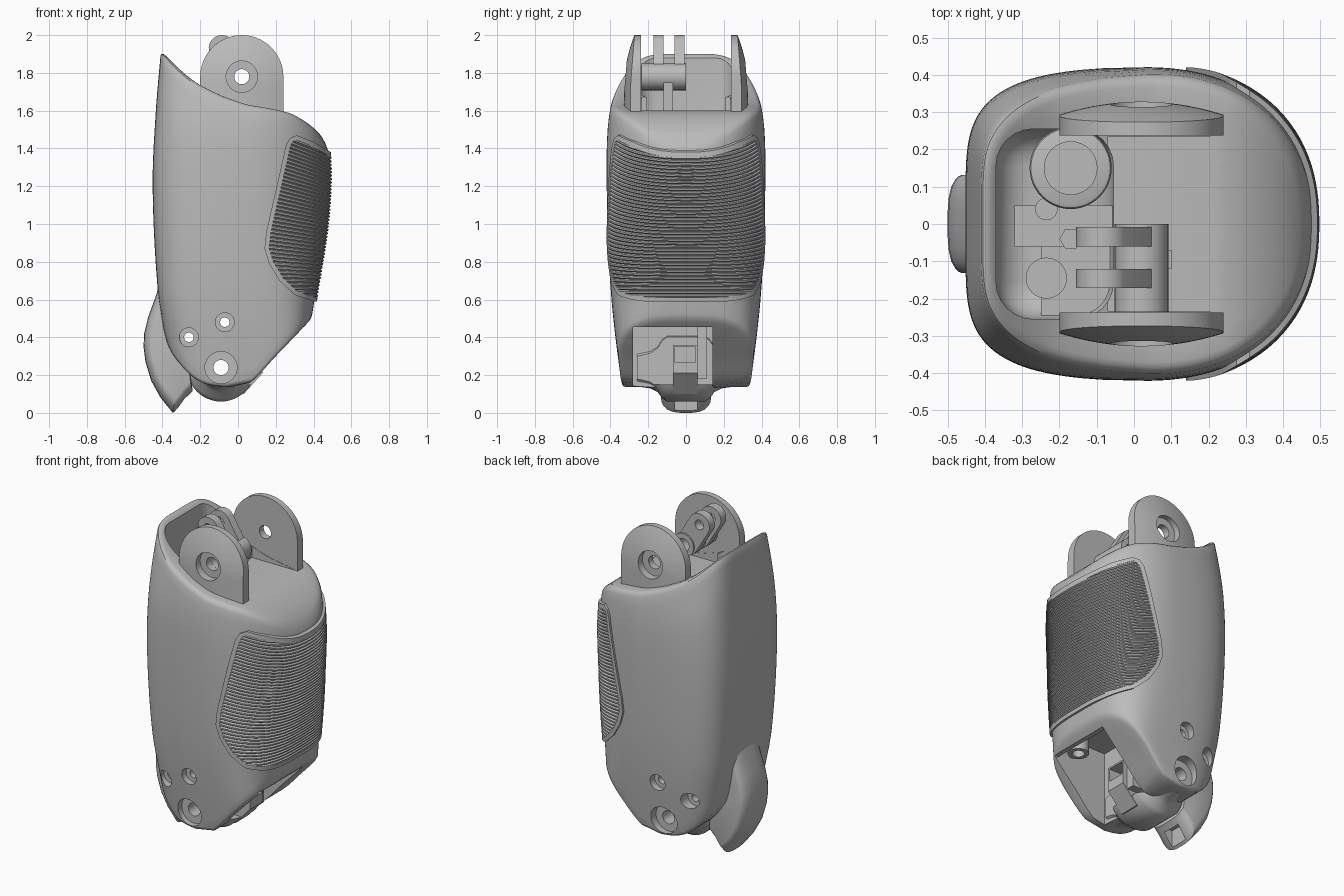
import bpy, bmesh
from math import sin, cos, pi, copysign, hypot, radians
from mathutils import Vector

if "Cube" in bpy.data.objects:
    bpy.data.objects.remove(bpy.data.objects["Cube"])

grey = bpy.data.materials.new("plain_grey")
grey.use_nodes = True
grey.diffuse_color = (0.5, 0.5, 0.5, 1)
grey.node_tree.nodes["Principled BSDF"].inputs["Base Color"].default_value = (0.5, 0.5, 0.5, 1)
parts = []


def make(name, bm):
    bmesh.ops.recalc_face_normals(bm, faces=bm.faces)
    mesh = bpy.data.meshes.new(name)
    bm.to_mesh(mesh)
    bm.free()
    ob = bpy.data.objects.new(name, mesh)
    bpy.context.collection.objects.link(ob)
    mesh.materials.append(grey)
    parts.append(ob)
    return ob


def apply(ob, mod):
    with bpy.context.temp_override(object=ob, active_object=ob):
        bpy.ops.object.modifier_apply(modifier=mod.name)


def boolean(ob, cutter, op="DIFFERENCE"):
    mod = ob.modifiers.new("cut", "BOOLEAN")
    mod.operation, mod.object, mod.solver = op, cutter, "EXACT"
    apply(ob, mod)
    parts.remove(cutter)
    bpy.data.objects.remove(cutter)


def bevel(ob, width, segments=4):
    mod = ob.modifiers.new("round", "BEVEL")
    mod.width, mod.segments = width, segments
    mod.limit_method, mod.angle_limit = "ANGLE", radians(50)
    apply(ob, mod)
    return ob


def loft(name, rings, loop=False):
    bm = bmesh.new()
    vs = [[bm.verts.new(p) for p in r] for r in rings]
    for a, b in zip(vs, vs[1:] + (vs[:1] if loop else [])):
        for i in range(len(a)):
            j = (i + 1) % len(a)
            bm.faces.new((a[i], a[j], b[j], b[i]))
    if not loop:
        bm.faces.new(vs[0])
        bm.faces.new(vs[-1])
    return make(name, bm)


def prism(name, pts, y0, y1):
    return loft(name, [[(x, y, z) for x, z in pts] for y in (y0, y1)])


def box(name, lo, hi):
    return prism(name, [(lo[0], lo[2]), (hi[0], lo[2]), (hi[0], hi[2]), (lo[0], hi[2])], lo[1], hi[1])


def rod(name, start, end, r, sides=32):
    a, b = Vector(start), Vector(end)
    turn = (b - a).to_track_quat("Z", "Y").to_matrix()
    ring = [turn @ Vector((r * cos(2 * pi * i / sides), r * sin(2 * pi * i / sides), 0)) for i in range(sides)]
    return loft(name, [[p + c for p in ring] for c in (a, b)])


def spline(*pts):
    last = len(pts) - 1
    ends = [(pts[max(i - 1, 0)], pts[min(i + 1, last)]) for i in range(last + 1)]
    slope = [(q[1] - p[1]) / (q[0] - p[0]) for p, q in ends]

    def f(u):
        u = min(max(u, pts[0][0]), pts[-1][0])
        i = next(k for k in range(last) if u <= pts[k + 1][0])
        (a, p), (b, q) = pts[i], pts[i + 1]
        h = b - a
        t = (u - a) / h
        return (p * (1 + 2 * t) * (1 - t) ** 2 + q * t * t * (3 - 2 * t)
                + h * t * (1 - t) * (slope[i] * (1 - t) - slope[i + 1] * t))
    return f


# Body curves: side limits and squareness by height, upper and lower edge by x
XC, N = 0.02, 128
right = spline((0.1, .34), (0.5, .39), (0.95, .462), (1.2, .482), (1.4, .476), (1.95, .40))
left = spline((0.1, -.33), (0.4, -.385), (0.65, -.425), (1.2, -.452), (1.6, -.435), (1.95, -.405))
wide = spline((0.1, .335), (0.5, .385), (0.8, .408), (1.2, .42), (1.5, .415), (1.7, .385), (1.95, .33))
square = spline((0.4, 4), (0.6, 3.2), (1.0, 2.4), (1.3, 2.3))
upper = spline((-.44, 1.95), (-.4, 1.91), (-.3, 1.81), (-.2, 1.735), (0, 1.645), (.2, 1.605), (.3, 1.575), (.42, 1.49), (.49, 1.39))
lower = spline((-.44, .62), (-.38, .38), (-.3, .25), (-.2, .165), (-.08, .14), (.05, .15), (.2, .3), (.39, .5), (.45, .57))


def skin(a, z, off=0):
    c, s = cos(a), sin(a)
    p = 2 / square(z) if c > 0 else 2 / 5
    u = abs(c) ** p
    x = u * (right(z) - XC) if c > 0 else u * (left(z) - XC)
    y = wide(z) * copysign(abs(s) ** p, s)
    if c < 0:
        y *= 1 - 0.14 * u * u
    k = 1 + off / hypot(x, y)
    return XC + x * k, y * k


def body_ring(t, scale=1.0, low=0.02, high=0.028):
    ring = []
    for i in range(N):
        a, z = 2 * pi * (i + 0.5) / N, 1.0
        for _ in range(8):
            x, y = skin(a, z)
            z = (lower(x) + low) * (1 - t) + (upper(x) - high) * t
        x, y = XC + (x - XC) * scale, y * scale
        ring.append((x, y, (lower(x) + low) * (1 - t) + (upper(x) - high) * t))
    return ring


def cap(r):
    flat = [(k / 12, 0) for k in range(1, 11)]
    return flat + [(1 - r * (1 - cos(b)) / 0.42, r * (1 - sin(b))) for b in (pi / 2, pi / 3, pi / 6)]


rings = [body_ring(0, s, low=d) for s, d in cap(0.02)]
rings += [body_ring(k / 28) for k in range(29)]
rings += [body_ring(1, s, high=d) for s, d in reversed(cap(0.028))]
body = loft("body_shell", rings)

# Upper pocket, gap between the ears, and lower opening with its recess
boolean(body, bevel(box("pocket", (-.37, -.255, 1.3), (-.055, .255, 2.3)), 0.1, 6))
boolean(body, box("ear_gap", (-.07, -.235, 1.6), (.245, .235, 2.2)))
boolean(body, box("lower_opening", (-.02, -.28, -.1), (.6, .14, .455)))
boolean(body, box("lower_recess", (-.02, -.28, .4), (.32, .14, .6)))

# Stepped pin holes through both sides
for x, z, big, small, floor in ((-.26, .40, .05, .025, .28), (-.07, .48, .05, .025, .335), (-.09, .24, .085, .04, .3)):
    boolean(body, rod("pin_hole", (x, -.6, z), (x, .6, z), small))
    for s in (-1, 1):
        boolean(body, rod("counterbore", (x, s * floor, z), (x, s * .6, z), big))

# Ribbed grip pad with a smooth rim
outline = [(.255, 1.42), (.275, 1.455), (.31, 1.47), (.4, 1.435), (.5, 1.375), (.6, 1.3), (.6, .58),
           (.4, .59), (.3, .625), (.22, .7), (.165, .79), (.14, .87), (.15, .96)]


def inset(pts, d):
    out = []
    for i, p in enumerate(pts):
        e = Vector(pts[(i + 1) % len(pts)]) - Vector(pts[i - 1])
        out.append(Vector(p) + Vector((e.y, -e.x)).normalized() * d)
    return out


def pad(name, rows):
    rings = []
    for z, off in rows:
        ring = []
        for i in range(N):
            a = 2 * pi * (i + 0.5) / N
            x = max(skin(a, z)[0], 0.1)
            zz = z - 0.4 * max(0, z - 0.62) / 0.8 * (x - 0.3)
            ring.append((*skin(a, zz, off), zz))
        rings.append(ring)
    return loft(name, rings)


rim = pad("grip_rim", [(.5 + k * .05, .014) for k in range(22)])
boolean(rim, prism("rim_outline", outline, -.6, .6), "INTERSECT")
boolean(rim, prism("rim_hole", inset(outline, .024), -.7, .7))
pitch = 0.02
ribs = pad("grip_ribs", [(.53 + (k + f) * pitch, o) for k in range(50)
                         for f, o in ((0, .005), (.3, .014), (.7, .014))])
boolean(ribs, prism("rib_outline", inset(outline, .0235), -.6, .6), "INTERSECT")

# Pair of pivot ears with stepped holes
for side, label in ((-1, "front"), (1, "back")):
    def ring(radius, depth, n=64):
        pts = []
        for i in range(n):
            a = 2 * pi * (i + 0.5) / n
            r = radius(a)
            x, z = .02 + r * cos(a), 1.78 + r * sin(a)
            pts.append((x, side * depth(x, z), z))
        return pts

    def edge(a):
        return .22 if sin(a) > 0 else min(.22 / abs(cos(a)), .2 / abs(sin(a)))

    def outer(x, z):
        return .328 - .035 * ((x - .02) / .22) ** 2 - .055 * max(0, (z - 1.72) / .28) ** 2

    face = [ring(lambda a: edge(a) * (1 - t) + .083 * t, outer) for t in (0, .2, .4, .6, .8, 1)]
    loft("pivot_ear_" + label, [ring(lambda a: .04, lambda x, z: .237), ring(edge, lambda x, z: .237)] + face
         + [ring(lambda a: .083, lambda x, z: .28), ring(lambda a: .04, lambda x, z: .28)], loop=True)

# Hinge barrel, post and twin links
barrel = rod("hinge_barrel", (.02, -.236, 1.78), (.02, 0, 1.78), .072)
boolean(barrel, rod("barrel_bore", (.02, -.4, 1.78), (.02, .2, 1.78), .04))
box("hinge_post", (.06, -.12, 1.58), (.1, -.07, 1.75))
turn = 2.2
for k, y in enumerate((-.172, -.06)):
    ends = [(-.085, 1.93, turn - pi / 2), (.0, 1.79, turn - pi * 1.5)]
    pts = [(cx + .07 * cos(a0 + pi * i / 14), cz + .07 * sin(a0 + pi * i / 14))
           for cx, cz, a0 in ends for i in range(15)]
    link = prism("link_%d" % (k + 1), pts, y, y + .052)
    for cx, cz, r in ((-.085, 1.93, .03), (.02, 1.78, .04)):
        boolean(link, rod("link_hole", (cx, -.5, cz), (cx, .5, cz), r))

# Mechanism inside the pocket
bevel(rod("motor", (-.17, .15, 1.28), (-.17, .15, 1.5), .11, 48), .012, 2)
rod("motor_cap", (-.17, .15, 1.49), (-.17, .15, 1.508), .072)
box("pocket_plate", (-.32, -.06, 1.28), (-.05, .05, 1.38))
box("pocket_block", (-.25, -.25, 1.28), (-.05, -.05, 1.36))
rod("plate_screw", (-.235, .04, 1.3), (-.235, .04, 1.45), .03)
rod("block_screw", (-.235, -.145, 1.3), (-.235, -.145, 1.42), .055)
rod("hex_nut", (-.17, -.04, 1.3), (-.17, -.04, 1.42), .03, 6)

# Rounded heel spur at the lower back edge
spur = [(-.41, .7), (-.435, .62), (-.475, .51), (-.497, .42), (-.5, .35), (-.49, .27), (-.46, .17),
        (-.41, .08), (-.345, 0), (-.32, .02), (-.28, .075), (-.24, .115), (-.26, .3), (-.32, .34), (-.34, .6)]
half = [(-.132, .8), (-.128, .85), (-.118, .9), (-.1, .95), (-.07, .985), (-.03, 1)]
half += [(-y, k) for y, k in reversed(half)]
heel = loft("heel", [[(-.3 + (x + .3) * k, y, .36 + (z - .36) * k) for x, z in spur] for y, k in half])
boolean(heel, box("heel_notch", (-.33, -.06, -.1), (-.27, .06, .12)))

# Round pivot hub under the body, flared at both ends
flare = [(-.26, .1), (-.19, .11), (-.15, .13), (-.125, .165), (-.1, .18)]
flare += [(-y, r) for y, r in reversed(flare)]
hub = loft("pivot_hub", [[(-.09 + r * cos(2 * pi * i / 48), y, .24 + r * sin(2 * pi * i / 48))
                          for i in range(48)] for y, r in flare])
boolean(hub, rod("hub_bore", (-.09, -.5, .24), (-.09, .5, .24), .04))
boolean(hub, box("hub_relief", (-.01, -.4, .15), (.3, .4, .6)))

# Mechanism inside the lower opening
block = prism("latch_block", [(-.03, .1), (.03, .1), (.13, .21), (.13, .36), (-.03, .36)], -.07, .06)
boolean(block, box("latch_pit", (.05, -.06, .27), (.3, .05, .35)))
box("guide_rail", (-.03, .06, .18), (.1, .11, .6))
sleeve = rod("lower_sleeve", (.24, -.2, .47), (.24, -.2, .61), .06)
boolean(sleeve, rod("sleeve_bore", (.24, -.2, .4), (.24, -.2, .53), .035))

# Smooth shading with sharp edges kept
for ob in bpy.context.view_layer.objects:
    ob.select_set(ob in parts)
bpy.context.view_layer.objects.active = body
bpy.ops.object.shade_smooth_by_angle(angle=radians(32))
